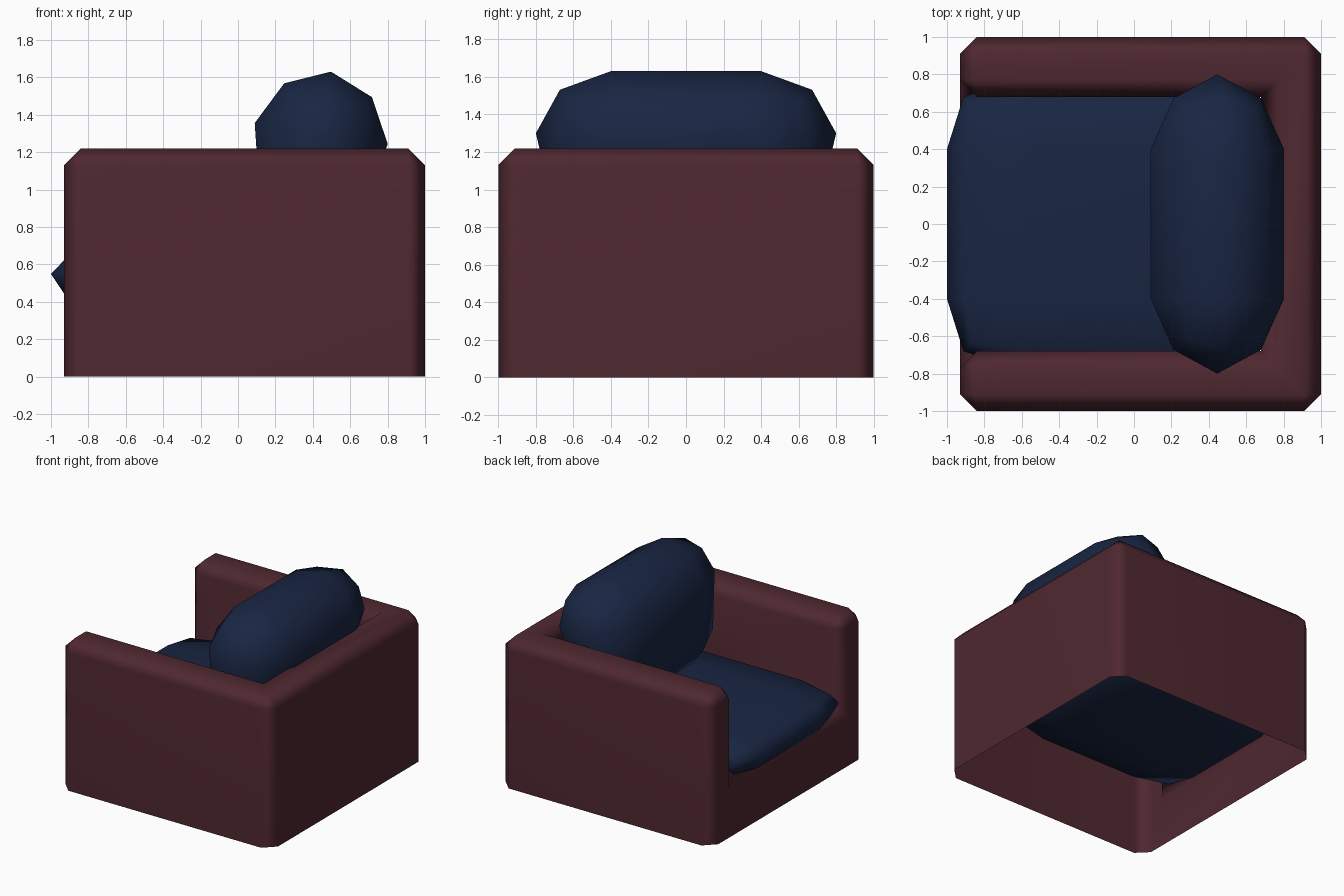
import bpy, bmesh, math
from mathutils import Matrix

if "Cube" in bpy.data.objects:
    bpy.data.objects.remove(bpy.data.objects["Cube"], do_unlink=True)


def make_material(name, rgb):
    mat = bpy.data.materials.new(name)
    mat.use_nodes = True
    mat.diffuse_color = (*rgb, 1)
    bsdf = mat.node_tree.nodes["Principled BSDF"]
    bsdf.inputs["Base Color"].default_value = (*rgb, 1)
    bsdf.inputs["Roughness"].default_value = 0.9
    return mat


maroon = make_material("maroon fabric", (0.078, 0.021, 0.030))
navy = make_material("navy fabric", (0.0095, 0.019, 0.056))


def finish(bm, name, mat):
    mesh = bpy.data.meshes.new(name)
    bm.to_mesh(mesh)
    bm.free()
    mesh.materials.append(mat)
    for poly in mesh.polygons:
        poly.use_smooth = True
    obj = bpy.data.objects.new(name, mesh)
    bpy.context.collection.objects.link(obj)
    return obj


# Frame: U-shaped arms and back over an open-bottomed skirt
FRONT, BACK, SIDE, INNER = -0.93, 1.0, 1.0, 0.68
LEDGE, TOP, CHAMFER = 0.49, 1.22, 0.09

bm = bmesh.new()
xs, ys = (FRONT, INNER, BACK), (-SIDE, -INNER, INNER, SIDE)
grid = [[bm.verts.new((x, y, LEDGE)) for y in ys] for x in xs]
cells = {}
for i in range(2):
    for j in range(3):
        cells[i, j] = bm.faces.new((grid[i][j], grid[i + 1][j], grid[i + 1][j + 1], grid[i][j + 1]))
seat_cell = cells.pop((0, 1))

# Raise the arms and back
raised = bmesh.ops.extrude_face_region(bm, geom=list(cells.values()))["geom"]
bmesh.ops.translate(bm, vec=(0, 0, TOP - LEDGE),
                    verts=[g for g in raised if isinstance(g, bmesh.types.BMVert)])
leftover = [f for f in bm.faces if f is not seat_cell and all(abs(v.co.z - LEDGE) < 1e-4 for v in f.verts)]
if leftover:
    bmesh.ops.delete(bm, geom=leftover, context="FACES")

# Drop the skirt to the ground
rim = [e for e in bm.edges if e.is_boundary]
skirt = bmesh.ops.extrude_edge_only(bm, edges=rim)["geom"]
bmesh.ops.translate(bm, vec=(0, 0, -LEDGE),
                    verts=[g for g in skirt if isinstance(g, bmesh.types.BMVert)])
bmesh.ops.recalc_face_normals(bm, faces=bm.faces[:])
bmesh.ops.dissolve_limit(bm, angle_limit=0.02, verts=bm.verts[:], edges=bm.edges[:])

# Chamfer the outward corners, then open the hidden floor
corners = [e for e in bm.edges if len(e.link_faces) == 2 and e.is_convex and e.calc_face_angle() > 0.5]
bmesh.ops.bevel(bm, geom=corners, offset=CHAMFER, offset_type="OFFSET",
                segments=1, profile=0.5, affect="EDGES", clamp_overlap=True)
floor = [f for f in bm.faces if abs(f.normal.z) > 0.99 and f.calc_center_median().z < TOP - 0.1]
bmesh.ops.delete(bm, geom=floor, context="FACES")
frame = finish(bm, "chair_frame", maroon)
frame.modifiers.new("Even Shading", "WEIGHTED_NORMAL")


# Cushions: a cube cut into loops, its edges drawn in and its underside made deeper
def cushion(name, centre, half, cuts, keep, sag, tilt):
    bm = bmesh.new()
    bmesh.ops.create_cube(bm, size=2)
    for axis, count in enumerate(cuts):
        along = [e for e in bm.edges if abs(e.verts[0].co[axis] - e.verts[1].co[axis]) > 0.1]
        bmesh.ops.subdivide_edges(bm, edges=along, cuts=count, use_grid_fill=True)
    for v in bm.verts:
        outer = [axis for axis in range(3) if abs(v.co[axis]) > 0.99]
        for axis in outer:
            v.co[axis] *= keep[axis] ** ((len(outer) - 1) ** 0.6)
        if v.co.z < 0:
            v.co.z *= sag
    place = Matrix.Translation(centre) @ Matrix.Rotation(math.radians(tilt), 4, "Y")
    bmesh.ops.transform(bm, matrix=place @ Matrix.Diagonal((*half, 1)), verts=bm.verts[:])
    bmesh.ops.recalc_face_normals(bm, faces=bm.faces[:])
    return finish(bm, name, navy)


cushion("seat_cushion", (-0.12, 0, 0.55), (0.88, 0.8, 0.13), (3, 3, 1), (0.9, 0.85, 0.7), 1.45, 0)
cushion("back_cushion", (0.445, 0, 1.30), (0.36, 0.8, 0.335), (1, 3, 1), (0.66, 0.84, 0.7), 2.3, 9)
